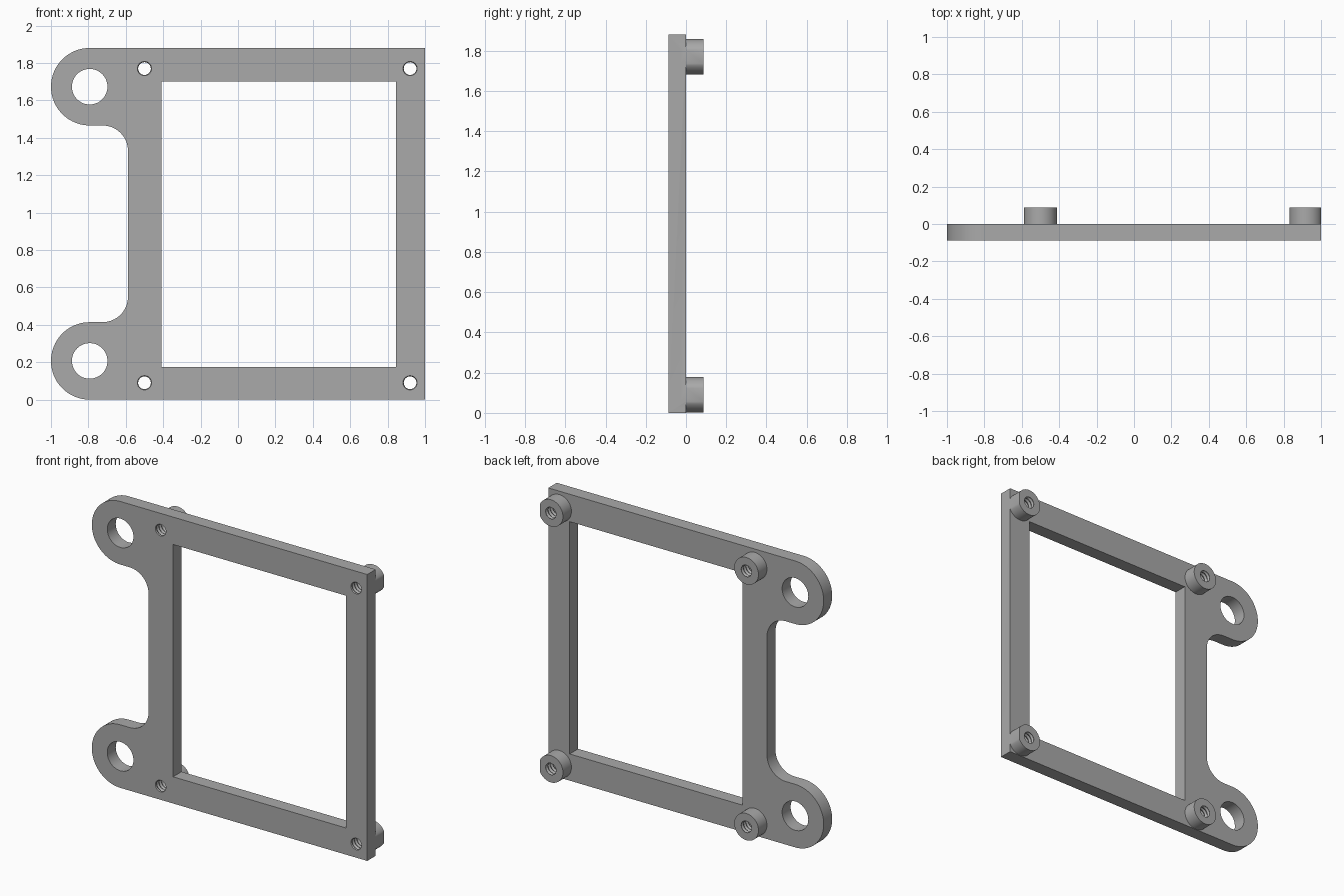
import bpy, bmesh
from math import sin, cos, pi, radians

cube = bpy.data.objects.get("Cube")
if cube:
    bpy.data.objects.remove(cube, do_unlink=True)

HEIGHT = 1.88
THICK = 0.088          # plate and boss depth
LUG_R, LUG_X = 0.207, -0.793
FILLET_R, NECK_X = 0.137, -0.588
BOSSES = [(x, z) for x in (-0.5, 0.92) for z in (0.09, 1.77)]

grey = bpy.data.materials.new("Grey")
grey.use_nodes = True
grey.diffuse_color = (0.4, 0.4, 0.4, 1)
grey.node_tree.nodes["Principled BSDF"].inputs["Base Color"].default_value = (0.4, 0.4, 0.4, 1)


def arc(cx, cz, r, start, end, steps):
    angles = [radians(start + (end - start) * i / steps) for i in range(steps + 1)]
    return [(cx + r * cos(a), cz + r * sin(a)) for a in angles]


def circle(cx, cz, r, steps=48):
    return arc(cx, cz, r, 0, 360, steps)[:-1]


def loft(name, rings):
    """Solid through a list of (outline, y) sections, capped at both ends."""
    bm = bmesh.new()
    loops = [[bm.verts.new((x, y, z)) for x, z in pts] for pts, y in rings]
    n = len(loops[0])
    for a, b in zip(loops, loops[1:]):
        for i in range(n):
            j = (i + 1) % n
            bm.faces.new((a[i], a[j], b[j], b[i]))
    bm.faces.new(loops[0])
    bm.faces.new(loops[-1])
    bmesh.ops.recalc_face_normals(bm, faces=bm.faces)
    mesh = bpy.data.meshes.new(name)
    bm.to_mesh(mesh)
    bm.free()
    mesh.materials.append(grey)
    obj = bpy.data.objects.new(name, mesh)
    bpy.context.collection.objects.link(obj)
    return obj


def prism(name, pts, y0, y1):
    return loft(name, [(pts, y0), (pts, y1)])


def combine(target, tool, operation):
    mod = target.modifiers.new(tool.name, "BOOLEAN")
    mod.operation, mod.object, mod.solver = operation, tool, "EXACT"
    bpy.context.view_layer.objects.active = target
    bpy.ops.object.modifier_apply(modifier=mod.name)
    bpy.data.objects.remove(tool, do_unlink=True)


# Plate outline: lower lug and its fillet, mirrored for the upper half
lower = arc(LUG_X, LUG_R, LUG_R, 270, 90, 40)
lower += arc(NECK_X - FILLET_R, 2 * LUG_R + FILLET_R, FILLET_R, 270, 360, 16)
upper = [(x, HEIGHT - z) for x, z in reversed(lower)]
outline = lower + upper + [(1, HEIGHT), (1, 0)]
plate = prism("mounting_frame", outline, -THICK, 0)

# Rear bosses, trimmed flush with the plate's edge
for x, z in BOSSES:
    rim = [(min(px, 1), pz) for px, pz in circle(x, z, 0.088)]
    flat = [p for p in rim if p[0] == 1]
    rim = [p for p in rim if p[0] < 1 or p in (max(flat), min(flat))]
    combine(plate, prism("boss", rim, -0.03, THICK), "UNION")

# Large window
window = [(-0.41, 0.175), (0.845, 0.175), (0.845, 1.70), (-0.41, 1.70)]
combine(plate, prism("window_cutter", window, -0.2, 0.2), "DIFFERENCE")

# Lug holes
for z in (LUG_R, HEIGHT - LUG_R):
    combine(plate, prism("lug_hole_cutter", circle(LUG_X, z, 0.095), -0.2, 0.2), "DIFFERENCE")

# Threaded screw holes: ridged bore through plate and boss
PITCH = 0.025
for x, z in BOSSES:
    rings = [(circle(x, z, 0.042 if i % 2 else 0.034, 24), (i - 8.5) * PITCH / 2)
             for i in range(18)]
    combine(plate, loft("screw_hole_cutter", rings), "DIFFERENCE")

bpy.ops.object.select_all(action="DESELECT")
plate.select_set(True)
bpy.context.view_layer.objects.active = plate
bpy.ops.object.shade_smooth_by_angle(angle=radians(30))
